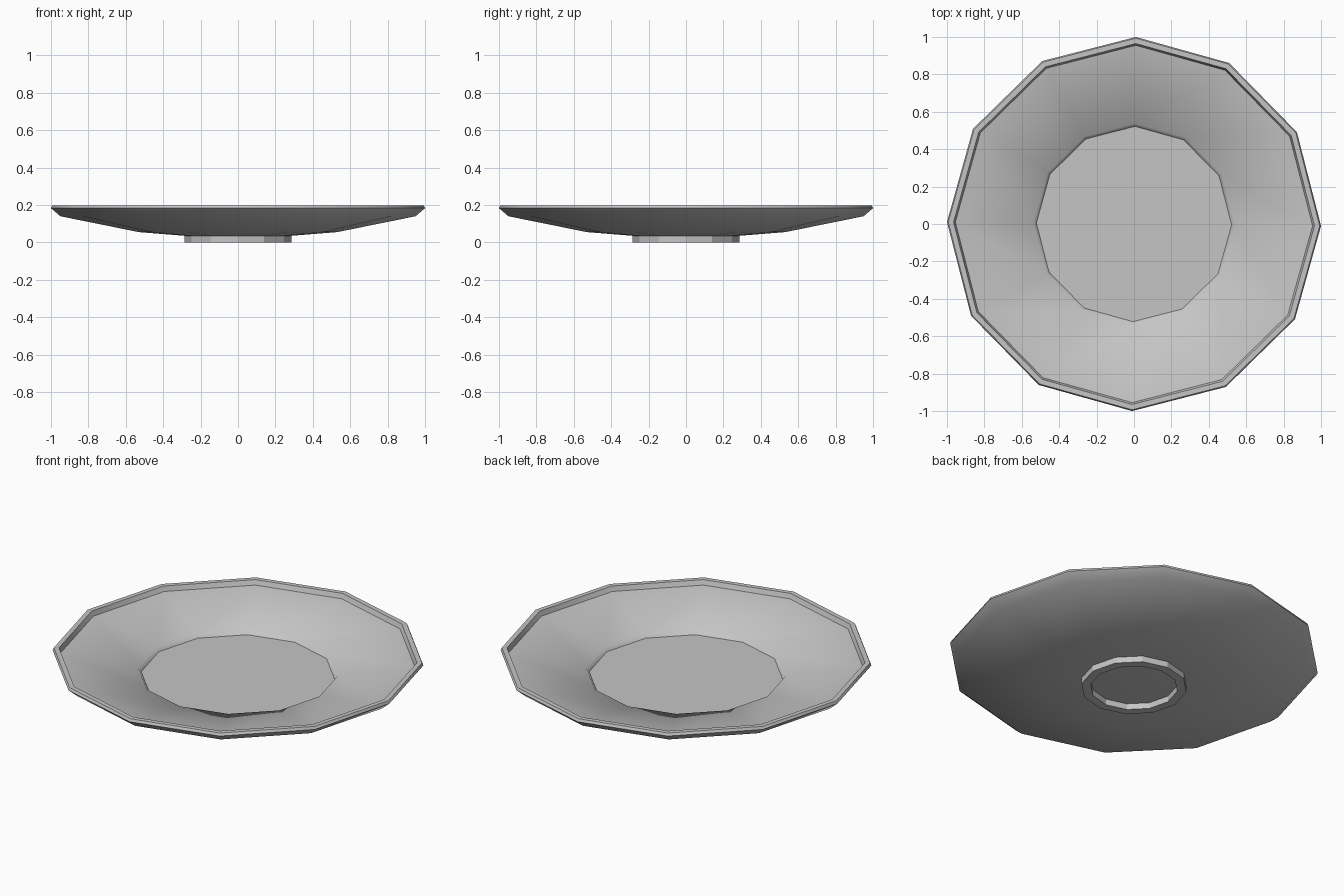
import bpy, bmesh, math

cube = bpy.data.objects.get("Cube")
if cube:
    bpy.data.objects.remove(cube, do_unlink=True)

SIDES = 12
TURN = math.radians(-0.6)

grey = bpy.data.materials.new("plain_grey")
grey.use_nodes = True
colour = (0.56, 0.56, 0.56, 1.0)
grey.diffuse_color = colour
bsdf = next(n for n in grey.node_tree.nodes if n.type == 'BSDF_PRINCIPLED')
bsdf.inputs["Base Color"].default_value = colour


def lathe(name, profile, angle, closed=False):
    """Sweep (radius, z) points around z; an open profile gets flat end caps."""
    bm = bmesh.new()
    rings = []
    for r, z in profile:
        rings.append([bm.verts.new((r * math.cos(TURN + math.tau * i / SIDES),
                                    r * math.sin(TURN + math.tau * i / SIDES), z))
                      for i in range(SIDES)])
    pairs = list(zip(rings, rings[1:]))
    if closed:
        pairs.append((rings[-1], rings[0]))
    else:
        bm.faces.new(rings[0][::-1])
        bm.faces.new(rings[-1])
    for a, b in pairs:
        for i in range(SIDES):
            j = (i + 1) % SIDES
            bm.faces.new((a[i], a[j], b[j], b[i]))
    bmesh.ops.recalc_face_normals(bm, faces=bm.faces)
    mesh = bpy.data.meshes.new(name)
    bm.to_mesh(mesh)
    bm.free()
    mesh.materials.append(grey)
    obj = bpy.data.objects.new(name, mesh)
    bpy.context.collection.objects.link(obj)
    bpy.ops.object.select_all(action='DESELECT')
    obj.select_set(True)
    bpy.context.view_layer.objects.active = obj
    bpy.ops.object.shade_smooth_by_angle(angle=math.radians(angle))
    return obj


# Dish: underside, flared rim, inner lip, sloping bowl and sunken well
lathe("plate_dish", [
    (0.28, 0.035), (0.53, 0.055), (0.95, 0.14), (1.0, 0.183),
    (0.993, 0.198), (0.965, 0.198), (0.955, 0.17),
    (0.538, 0.10), (0.522, 0.077)], 56)

# Foot ring under the dish
lathe("plate_foot", [
    (0.285, 0.0), (0.285, 0.037), (0.235, 0.037), (0.235, 0.0)], 25, closed=True)
